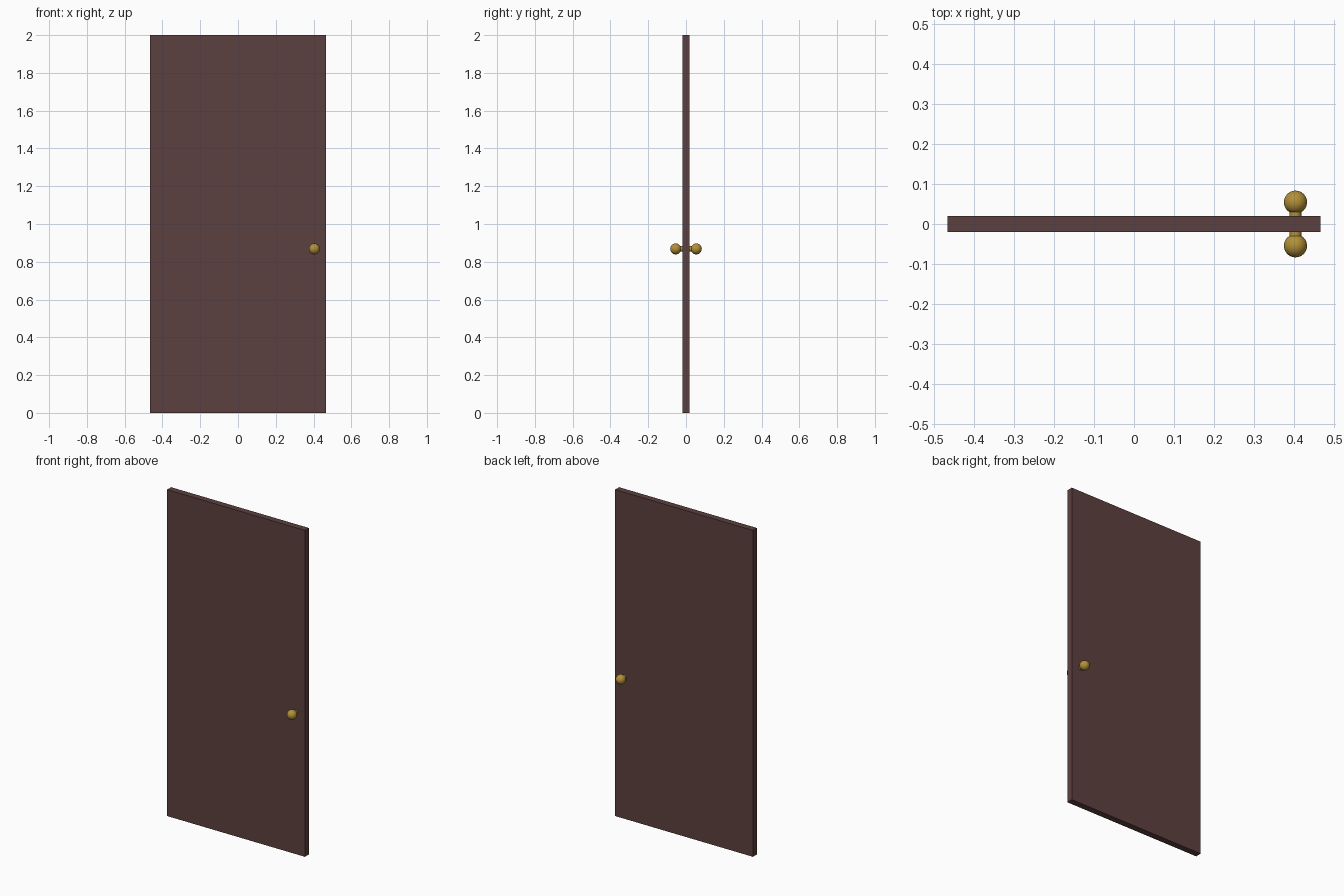
import bpy, math

if "Cube" in bpy.data.objects:
    bpy.data.objects.remove(bpy.data.objects["Cube"])


def material(name, color):
    m = bpy.data.materials.new(name)
    m.diffuse_color = color
    m.use_nodes = True
    m.node_tree.nodes["Principled BSDF"].inputs["Base Color"].default_value = m.diffuse_color
    return m


def finish(name, mat, smooth=False):
    ob = bpy.context.object
    ob.name = name
    ob.data.materials.append(mat)
    if smooth:
        bpy.ops.object.shade_smooth_by_angle(angle=math.radians(35))
    return ob


wood = material("dark_wood", (0.107, 0.052, 0.05, 1))
brass = material("brass", (0.45, 0.28, 0.04, 1))

W, T, H = 0.934, 0.039, 2.0
KX, KZ = 0.404, 0.868          # handle position
KY, KR = 0.0545, 0.029         # knob offset and radius

# Door slab
bpy.ops.mesh.primitive_cube_add(size=1, location=(0, 0, H / 2))
door = bpy.context.object
door.scale = (W, T, H)
bpy.ops.object.transform_apply(location=False, rotation=False, scale=True)
finish("door_panel", wood)

# Spindle passing through the door
bpy.ops.mesh.primitive_cylinder_add(vertices=32, radius=0.0145, depth=2 * KY,
                                    location=(KX, 0, KZ),
                                    rotation=(math.pi / 2, 0, 0))
finish("knob_spindle", brass, True)

# Round knob on each face
for side, label in ((-1, "front"), (1, "back")):
    bpy.ops.mesh.primitive_uv_sphere_add(segments=32, ring_count=16, radius=KR,
                                         location=(KX, side * KY, KZ),
                                         rotation=(math.pi / 2, 0, 0))
    finish(label + "_knob", brass, True)
